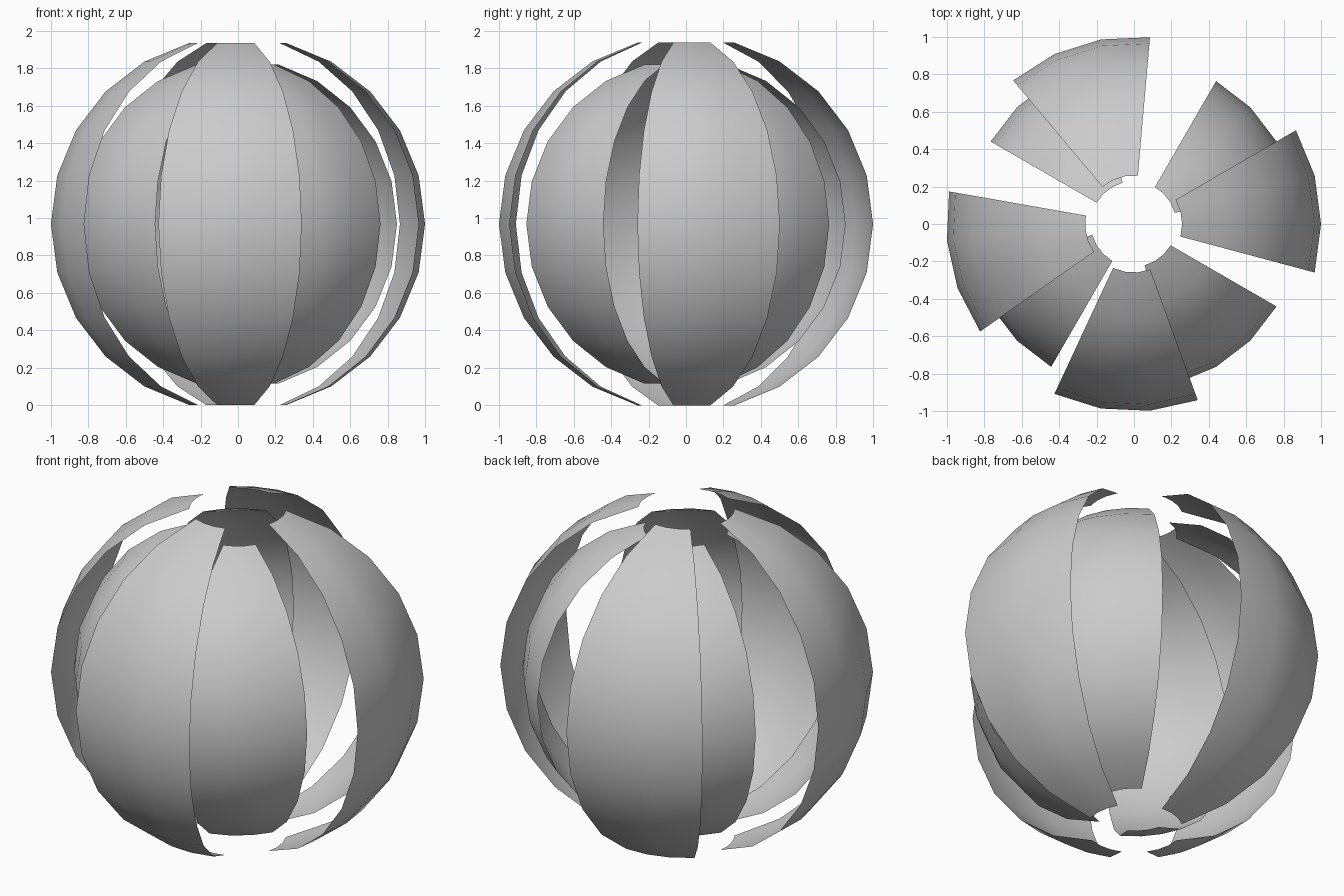
import bpy, bmesh
from math import sin, cos, radians

if "Cube" in bpy.data.objects:
    bpy.data.objects.remove(bpy.data.objects["Cube"])

R_OUT, R_IN = 1.002, 0.882
STEP = 15                                  # degrees per facet, both ways
ZC = R_OUT * cos(radians(STEP))            # sphere centre, open poles


def panel(name, radius, start, span=45):
    """Thin spherical gore, open at both poles."""
    bm = bmesh.new()
    grid = []
    for lon in range(start, start + span + 1, STEP):
        a = radians(lon)
        col = []
        for pol in range(165, 14, -STEP):
            p = radians(pol)
            col.append(bm.verts.new((radius * sin(p) * cos(a) - 0.002,
                                     radius * sin(p) * sin(a),
                                     ZC + radius * cos(p))))
        grid.append(col)
    for c0, c1 in zip(grid, grid[1:]):
        for j in range(len(c0) - 1):
            bm.faces.new((c0[j], c1[j], c1[j + 1], c0[j + 1])).smooth = True
    me = bpy.data.meshes.new(name)
    bm.to_mesh(me)
    bm.free()
    ob = bpy.data.objects.new(name, me)
    bpy.context.collection.objects.link(ob)
    return ob


# Outer shell panels, unevenly turned
for i, start in enumerate((-15, 85, 170, 245)):
    panel(f"outer_panel_{i + 1}", R_OUT, start)

# Inner shell panels, evenly spaced
for i in range(4):
    panel(f"inner_panel_{i + 1}", R_IN, 15 + 90 * i)
